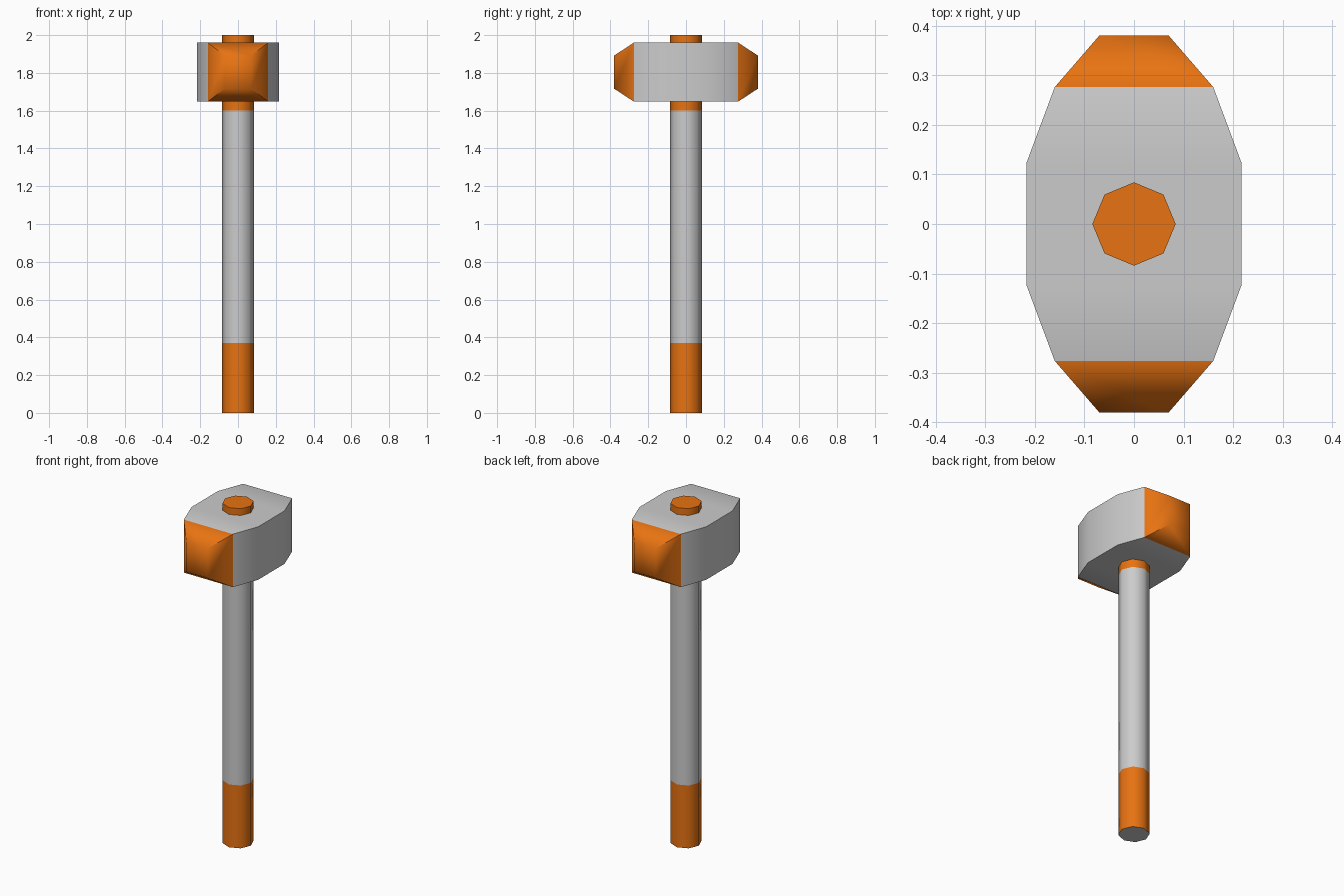
import bpy, bmesh, math

if "Cube" in bpy.data.objects:
    bpy.data.objects.remove(bpy.data.objects["Cube"])

orange = bpy.data.materials.new("orange")
orange.diffuse_color = (0.8, 0.17, 0.006, 1)
orange.use_nodes = True
orange.node_tree.nodes["Principled BSDF"].inputs["Base Color"].default_value = orange.diffuse_color


def loft(name, rings, orange_bands, orange_start, orange_end):
    """Skin matching rings of points; the listed bands and caps are orange."""
    bm = bmesh.new()
    loops = [[bm.verts.new(p) for p in ring] for ring in rings]
    n = len(loops[0])
    for b, (lo, hi) in enumerate(zip(loops, loops[1:])):
        for i in range(n):
            j = (i + 1) % n
            f = bm.faces.new((lo[i], lo[j], hi[j], hi[i]))
            f.material_index = int(b in orange_bands)
    bm.faces.new(loops[0][::-1]).material_index = int(orange_start)
    bm.faces.new(loops[-1]).material_index = int(orange_end)
    bmesh.ops.recalc_face_normals(bm, faces=bm.faces[:])
    me = bpy.data.meshes.new(name)
    bm.to_mesh(me)
    bm.free()
    me.materials.append(None)
    me.materials.append(orange)
    ob = bpy.data.objects.new(name, me)
    bpy.context.collection.objects.link(ob)
    bpy.ops.object.select_all(action='DESELECT')
    ob.select_set(True)
    bpy.context.view_layer.objects.active = ob
    bpy.ops.object.shade_smooth_by_angle(angle=math.radians(60))
    return ob


# Octagonal handle: orange grip, grey shaft, orange top
def octagon(z, r=0.084):
    return [(r * math.cos(k * math.pi / 4), r * math.sin(k * math.pi / 4), z)
            for k in range(8)]


loft("handle", [octagon(z) for z in (0, 0.37, 1.6, 2.0)], {0, 2}, False, True)


# Head: rectangular sections along y, tapering to orange striking ends
def section(y, w, h, zc=1.804):
    return [(-w, y, zc - h), (w, y, zc - h), (w, y, zc + h), (-w, y, zc + h)]


half = [(0.38, 0.07, 0.088), (0.276, 0.16, 0.156), (0.123, 0.217, 0.156)]
rings = [section(-y, w, h) for y, w, h in half]
rings += [section(y, w, h) for y, w, h in reversed(half)]
loft("hammer_head", rings, {0, 4}, True, True)
